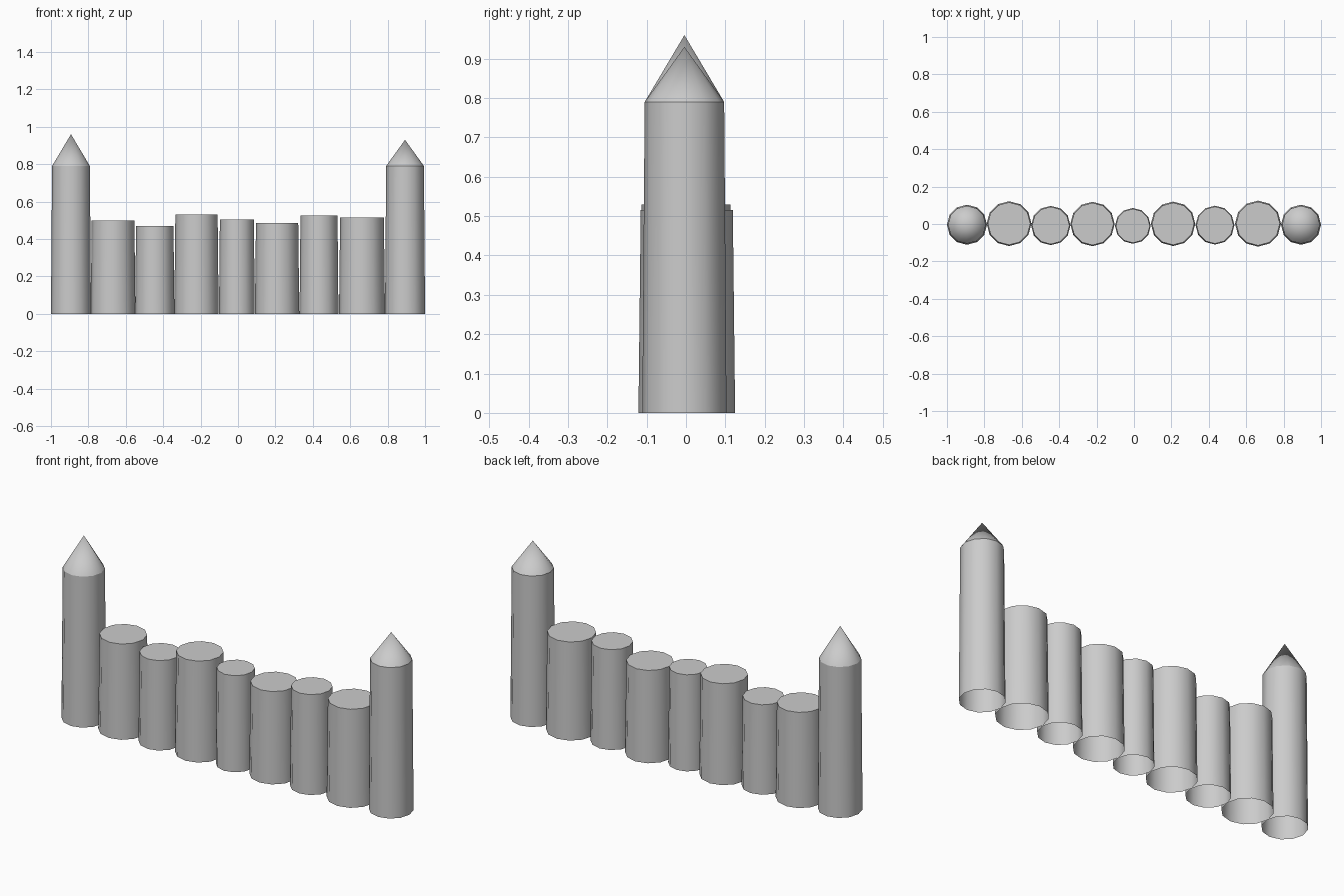
import bpy, bmesh
from math import cos, sin, tau, radians

cube = bpy.data.objects.get("Cube")
if cube:
    bpy.data.objects.remove(cube, do_unlink=True)

SIDES = 12

grey = bpy.data.materials.new("plain grey")
grey.use_nodes = True
colour = (0.6, 0.6, 0.6, 1)
grey.diffuse_color = colour
grey.node_tree.nodes["Principled BSDF"].inputs["Base Color"].default_value = colour


def make_log(name, x, y, base_radius, top_radius, height, tip=None):
    """Tapered log, open underneath, with a flat top or a pointed tip."""
    bm = bmesh.new()

    def ring(radius, z):
        return [bm.verts.new((radius * cos(tau * i / SIDES),
                              radius * sin(tau * i / SIDES), z))
                for i in range(SIDES)]

    low, high = ring(base_radius, 0), ring(top_radius, height)
    apex = bm.verts.new((0, 0, tip)) if tip else None
    for i in range(SIDES):
        j = (i + 1) % SIDES
        bm.faces.new((low[i], low[j], high[j], high[i]))
        if apex:
            bm.faces.new((high[i], high[j], apex))
    if not apex:
        bm.faces.new(high)

    # Smooth round the trunk, crisp at the upper rim
    for face in bm.faces:
        face.smooth = len(face.verts) <= 4
    for edge in bm.edges:
        if edge.verts[0] in high and edge.verts[1] in high:
            edge.smooth = False

    mesh = bpy.data.meshes.new(name)
    bm.to_mesh(mesh)
    bm.free()
    mesh.materials.append(grey)
    obj = bpy.data.objects.new(name, mesh)
    obj.location = (x, y, 0)
    bpy.context.collection.objects.link(obj)
    return obj


# Pointed end posts
make_log("right_post", -0.893, -0.004, 0.107, 0.101, 0.79, 0.96)
make_log("left_post", 0.893, -0.004, 0.107, 0.101, 0.79, 0.93)

# Low logs between the posts: x, y, top radius, height
logs = [
    (-0.668, 0.002, 0.114, 0.50),
    (-0.445, -0.008, 0.100, 0.47),
    (-0.222, 0.0, 0.113, 0.53),
    (-0.006, -0.010, 0.091, 0.505),
    (0.209, 0.001, 0.113, 0.485),
    (0.433, -0.006, 0.099, 0.525),
    (0.663, 0.002, 0.117, 0.515),
]
for number, (x, y, radius, height) in enumerate(logs, 1):
    make_log(f"log_{number}", x, y, radius * 1.05, radius, height)
